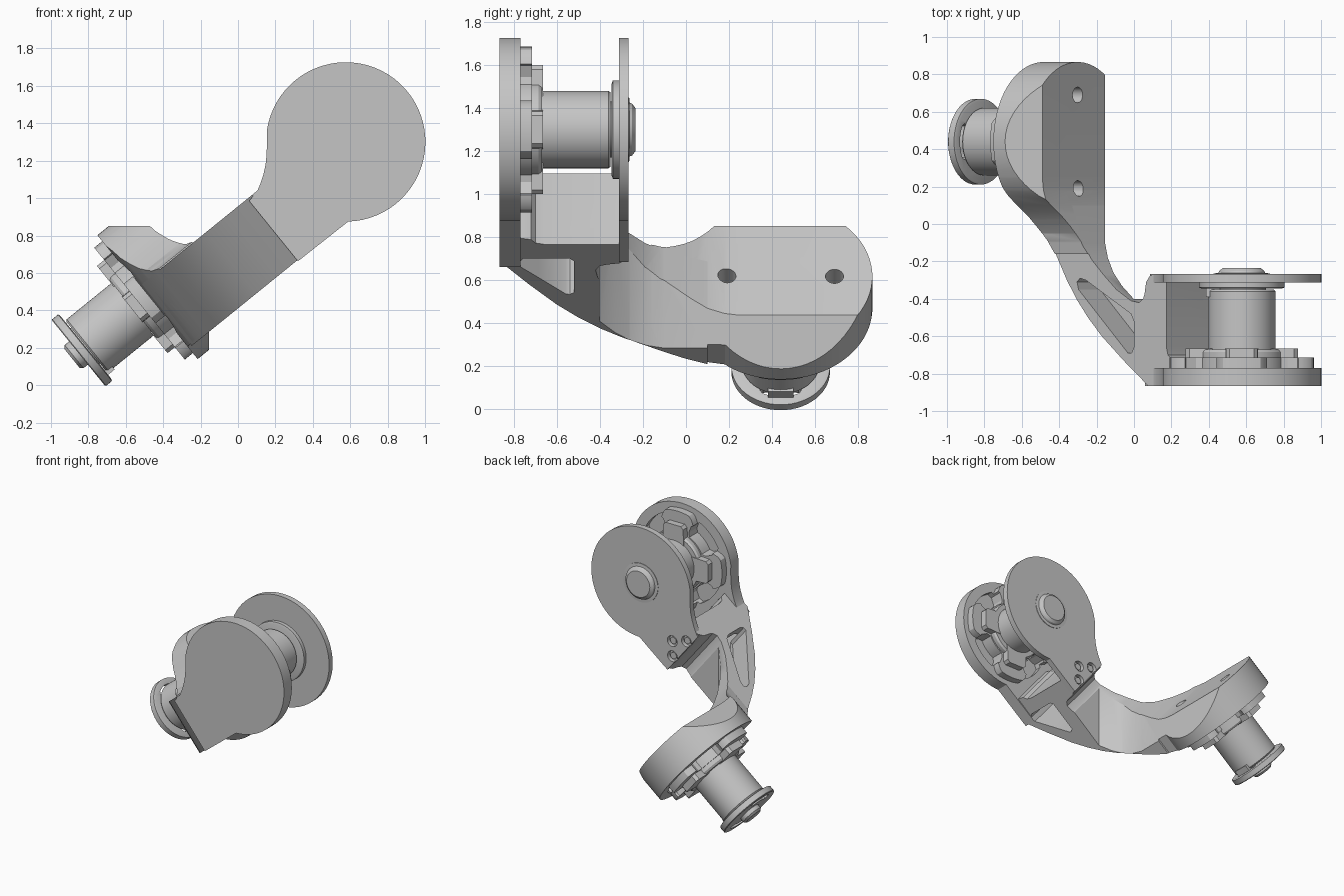
import bpy, bmesh, math
from mathutils import Matrix, Vector

if "Cube" in bpy.data.objects:
    bpy.data.objects.remove(bpy.data.objects["Cube"])

ANG = math.radians(39)
C, S = math.cos(ANG), math.sin(ANG)
R = Matrix.Rotation(-ANG, 4, 'Y')      # link frame: x along the arm, z across it
UP = (1.266, 0.648)                    # upper joint (x, z) in link frame
LOW = (0.44, 0.67)                     # lower joint (y, z) in link frame

metal = bpy.data.materials.new("machined_grey")
metal.diffuse_color = (0.56, 0.56, 0.56, 1)
metal.use_nodes = True
metal.node_tree.nodes["Principled BSDF"].inputs["Base Color"].default_value = metal.diffuse_color


def finish(name, bm, mat):
    bmesh.ops.recalc_face_normals(bm, faces=bm.faces)
    me = bpy.data.meshes.new(name)
    bm.to_mesh(me)
    bm.free()
    me.materials.append(metal)
    ob = bpy.data.objects.new(name, me)
    ob.matrix_world = mat
    bpy.context.collection.objects.link(ob)
    return ob


def loft(rings):
    bm = bmesh.new()
    vs = [[bm.verts.new(p) for p in ring] for ring in rings]
    n = len(vs[0])
    for a, b in zip(vs, vs[1:]):
        for i in range(n):
            bm.faces.new((a[i], a[(i + 1) % n], b[(i + 1) % n], b[i]))
    bm.faces.new(vs[0])
    bm.faces.new(vs[-1])
    return bm


def prism(pts, axis, lo, hi):
    place = {'x': lambda p, h: (h, p[0], p[1]),
             'y': lambda p, h: (p[0], h, p[1]),
             'z': lambda p, h: (p[0], p[1], h)}[axis]
    return loft([[place(p, h) for p in pts] for h in (lo, hi)])


def lathe(profile, seg=56):
    return loft([[(r * math.cos(2 * math.pi * i / seg), r * math.sin(2 * math.pi * i / seg), z)
                  for i in range(seg)] for r, z in profile])


def slice_off(bm, co, no, clear=True):
    res = bmesh.ops.bisect_plane(bm, geom=bm.verts[:] + bm.edges[:] + bm.faces[:],
                                 plane_co=co, plane_no=no, clear_outer=clear)
    if clear:
        edges = [e for e in res['geom_cut'] if isinstance(e, bmesh.types.BMEdge)]
        bmesh.ops.holes_fill(bm, edges=edges)


def cut(ob, cutters):
    bpy.context.view_layer.objects.active = ob
    for c in cutters:
        m = ob.modifiers.new("cut", 'BOOLEAN')
        m.operation, m.solver, m.object = 'DIFFERENCE', 'EXACT', c
        bpy.ops.object.modifier_apply(modifier=m.name)


def interp(table, y):
    for (a, u), (b, v) in zip(table, table[1:]):
        if a <= y <= b:
            return u + (v - u) * (y - a) / (b - a)
    return table[0][1] if y < table[0][0] else table[-1][1]


def paddle(cx, cz, tail=-0.6, r=0.426):
    """Round joint plate running into a narrower neck towards the negative side."""
    a0, a1 = math.atan2(-0.342, -0.26), math.atan2(0.31, -0.289)
    pts = [(tail, 0.08), (tail, -0.335), (-0.357, -0.338)]
    pts += [(r * math.cos(a0 + (a1 - a0) * i / 48), r * math.sin(a0 + (a1 - a0) * i / 48))
            for i in range(49)]
    pts += [(-0.34, 0.25), (-0.375, 0.21), (-0.41, 0.175), (-0.45, 0.143), (-0.49, 0.117), (-0.53, 0.095)]
    return [(cx + a, cz + b) for a, b in pts]


def kidney(r0, r1, mid, half, n=8):
    """Arc slot with softened ends."""
    arc = [(-half, 0.25), (-half * 0.8, 0)] + [(half * k / n * 0.8, 0) for k in range(-n + 2, n - 1, 2)]
    arc += [(half * 0.8, 0), (half, 0.25)]
    pts = [(r0 + (r1 - r0) * f, mid + a) for a, f in arc]
    pts += [(r1 - (r1 - r0) * f, mid + a) for a, f in reversed(arc)]
    return [(r * math.cos(a), r * math.sin(a)) for r, a in pts]


def spider(n=96):
    """Four-lobed outline of the motor mount."""
    pts = []
    for i in range(n):
        a = 2 * math.pi * i / n
        r = 0.345 + 0.04 * max(-1, min(1, 2.5 * math.cos(4 * a)))
        pts.append((r * math.cos(a), r * math.sin(a)))
    return pts


# frames of the two motors, z along the shaft away from the plate
UP_M = R @ Matrix.Translation((UP[0], -0.77, UP[1])) @ Matrix.Rotation(-math.pi / 2, 4, 'X')
LOW_M = R @ Matrix.Translation((-0.08, *LOW)) @ Matrix.Rotation(-math.pi / 2, 4, 'Y')
UP_MOTOR = UP_M @ Matrix.Rotation(ANG, 4, 'Z')
MOTORS = (("upper", UP_MOTOR), ("lower", LOW_M))
helpers = []


def helper(bm, mat):
    helpers.append(finish("cutter", bm, mat))
    helpers[-1].hide_render = True
    return helpers[-1]


pockets = {key: [helper(prism(kidney(0.235, 0.35, math.radians(90 * k + 45), 0.4), 'z', -0.045, 0.2), mat)
                 for k in range(4)] for key, mat in MOTORS}

# curved arm: outer and inner edge as (y, x)
OUTER = [(-0.866, 0.70), (-0.73, 0.53), (-0.6, 0.38), (-0.5, 0.285), (-0.4, 0.205), (-0.3, 0.14),
         (-0.2, 0.085), (-0.1, 0.03), (0, -0.02), (0.1, -0.06), (0.2, -0.08)]
INNER = [(-0.41, 0.58), (-0.35, 0.48), (-0.27, 0.39), (-0.19, 0.31), (-0.12, 0.265), (-0.05, 0.235),
         (0.02, 0.205), (0.1, 0.175), (0.18, 0.16), (0.25, 0.155)]
prof = [(x, y) for y, x in OUTER if y < 0.15]
prof += [(x, y) for y, x in reversed(INNER) if y < 0.15]
prof += [(0.635, -0.42), (0.665, -0.40), (0.675, -0.37), (0.685, -0.31), (0.715, -0.272), (0.825, -0.272),
         (0.825, -0.66), (0.835, -0.70), (0.86, -0.72), (0.87, -0.77), (0.87, -0.866)]
arm = finish("curved_arm", prism(prof, 'z', 0.319, 0.743), R)

# lower joint plate, bent to follow the arm
bm = prism(paddle(*LOW), 'x', -0.08, 0.155)
for y in sorted({y for y, _ in OUTER + INNER if -0.15 < y < 0.3}):
    slice_off(bm, (0, y, 0), (0, 1, 0), False)
for v in bm.verts:
    v.co.x = interp(OUTER if v.co.x < 0 else INNER, v.co.y)
slice_off(bm, (S * 0.852, 0, C * 0.852), (S, 0, C))
lower_plate = finish("lower_joint_plate", bm, R)

# upright relief shared by the arm and the lower plate
bm = prism([(-0.155, 1), (-0.155, -0.1), (-0.14, -0.18), (-0.11, -0.26), (-0.065, -0.33), (0, -0.402),
            (0.6, -0.402), (0.6, 1)], 'z', -0.3, 1.5)
slice_off(bm, (C * 0.66, 0, S * 0.66), (C, 0, S))
relief = helper(bm, Matrix.Identity(4))

# lightening windows through the arm
window = helper(prism([(0.70, -0.77), (0.72, -0.755), (0.72, -0.54), (0.70, -0.52), (0.47, -0.52),
                       (0.455, -0.54), (0.46, -0.56), (0.66, -0.77)], 'z', 0.2, 0.66), R)
slot = helper(prism([(0.21, -0.31), (0.23, -0.29), (0.27, -0.30), (0.58, -0.48), (0.60, -0.52), (0.60, -0.66),
                     (0.585, -0.69), (0.56, -0.69), (0.22, -0.35)], 'z', 0.56, 0.9), R)

# upper joint plates, front and back
front_plate = finish("front_joint_plate", prism(paddle(*UP), 'y', -0.866, -0.77), R)
back_plate = finish("back_cover_plate", prism(paddle(*UP, tail=-0.565), 'y', -0.312, -0.268), R)

# screw holes
SCREWS = [(0.74, 0.43), (0.74, 0.62), (0.815, 0.52)]
screw_cuts = [helper(lathe([(0.042, 0.42), (0.042, 0.6)], 24), UP_M @ Matrix.Translation((x - UP[0], UP[1] - z, 0.05)))
              for x, z in SCREWS]
mount_cuts = [helper(lathe([(0.042, -0.4), (0.042, 0.06)], 24), LOW_M @ Matrix.Translation((0, dy, 0)))
              for dy in (-0.25, 0.25)]

cut(arm, [relief, window, slot] + screw_cuts)
cut(lower_plate, [relief] + pockets["lower"] + mount_cuts)
cut(front_plate, pockets["upper"])
cut(back_plate, screw_cuts)
for x, z in SCREWS:
    finish("cover_screw", lathe([(0.026, 0.46), (0.026, 0.49)], 16), UP_M @ Matrix.Translation((x - UP[0], UP[1] - z, 0)))

# motors with their mounts
for key, mat in MOTORS:
    mount = finish(key + "_mount_spider", prism(spider(), 'z', -0.01, 0.055), mat)
    cut(mount, pockets[key])
    finish(key + "_mount_hub", lathe([(0.225, 0), (0.225, 0.085), (0.215, 0.1)]), mat)
    for k in range(4):
        lug = prism([(0.15, -0.09), (0.28, -0.085), (0.3, -0.065), (0.3, 0.065), (0.28, 0.085), (0.15, 0.09)],
                    'z', 0, 0.105)
        finish(key + "_mount_lug", lug, mat @ Matrix.Rotation(math.radians(90 * k), 4, 'Z'))
    finish(key + "_motor_body", lathe([(0.18, 0.05), (0.18, 0.41), (0.172, 0.42)]), mat)
    finish(key + "_motor_shaft", lathe([(0.13, 0.4), (0.13, 0.46)]), mat)
    finish(key + "_motor_key", prism([(-0.19, -0.06), (-0.1, -0.06), (-0.1, 0.06), (-0.19, 0.06)],
                                     'z', 0.38, 0.44), mat)
    flange = finish(key + "_motor_flange", lathe([(0.215, 0.425), (0.229, 0.43), (0.229, 0.47), (0.224, 0.475)]), mat)
    if key == "lower":
        slots = [helper(prism(kidney(0.135, 0.185, math.pi * k, 0.6), 'z', 0.4, 0.6), mat) for k in range(2)]
        cut(flange, slots)
        finish("lower_end_boss", lathe([(0.08, 0.46), (0.08, 0.505), (0.065, 0.52)]), mat)
    else:
        finish("upper_end_cap", lathe([(0.15, 0.49), (0.15, 0.506), (0.125, 0.508), (0.12, 0.52), (0.1, 0.535)]), mat)

# tidy up and shade
for h in helpers:
    bpy.data.objects.remove(h)
for ob in bpy.context.collection.objects:
    ob.select_set(True)
bpy.ops.object.shade_smooth_by_angle(angle=math.radians(30))
